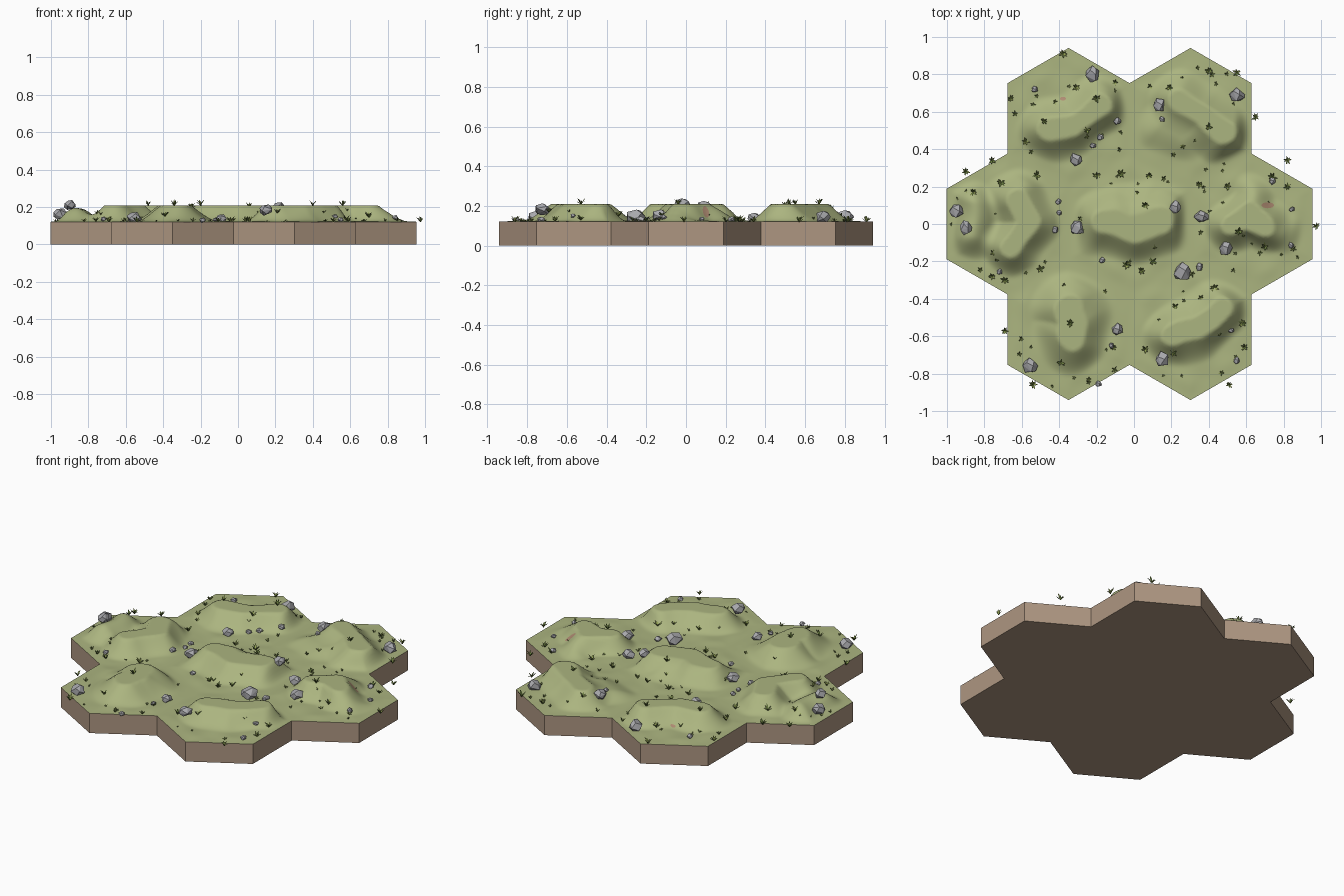
import bpy, bmesh, math, random
from mathutils import Vector

if "Cube" in bpy.data.objects:
    bpy.data.objects.remove(bpy.data.objects["Cube"])

random.seed(4)
R, CX, BASE, TOP = 0.3765, -0.024, 0.121, 0.088
AP = R * math.sqrt(3) / 2
CENTRES = [(CX, 0)] + [(CX + 2 * AP * math.cos(k * math.pi / 3),
                        2 * AP * math.sin(k * math.pi / 3)) for k in range(6)]


def material(name, rgb):
    m = bpy.data.materials.new(name)
    m.diffuse_color = (*rgb, 1)
    m.use_nodes = True
    m.node_tree.nodes["Principled BSDF"].inputs["Base Color"].default_value = m.diffuse_color
    return m


GREEN = material("moss_green", (0.41, 0.46, 0.215))
SOIL = material("soil_brown", (0.42, 0.305, 0.22))
STONE = material("stone_grey", (0.40, 0.40, 0.42))
BLADE = material("dark_grass", (0.13, 0.19, 0.045))
LIGHT = material("light_grass", (0.30, 0.37, 0.09))
CLAY = material("red_clay", (0.43, 0.26, 0.17))

# ridge lines: height, half width, path
RIDGES = [
    (0.11, 0.19, [(-0.17, 0.00), (-0.01, -0.03), (0.14, 0.00)]),
    (0.05, 0.14, [(-0.06, 0.09), (0.06, 0.12), (0.18, 0.07)]),
    (0.068, 0.14, [(-0.86, 0.10), (-0.86, -0.07)]),
    (0.115, 0.18, [(-0.62, 0.13), (-0.57, 0.01), (-0.64, -0.11)]),
    (0.115, 0.21, [(-0.35, -0.44), (-0.31, -0.53), (-0.34, -0.60)]),
    (0.115, 0.18, [(0.22, -0.60), (0.34, -0.55), (0.46, -0.45)]),
    (0.115, 0.16, [(0.53, -0.01), (0.61, 0.03), (0.69, 0.00)]),
    (0.05, 0.12, [(0.60, 0.03), (0.63, 0.15)]),
    (0.04, 0.12, [(0.69, 0.00), (0.80, -0.04)]),
    (0.115, 0.18, [(0.25, 0.65), (0.36, 0.60), (0.48, 0.49)]),
    (0.04, 0.14, [(0.14, 0.53), (0.27, 0.46)]),
    (0.115, 0.18, [(-0.45, 0.50), (-0.32, 0.54), (-0.19, 0.63)]),
]


def smooth(t):
    t = max(0.0, min(1.0, t))
    return t * t * (3 - 2 * t)


def segment_distance(p, a, b):
    a, b = Vector(a), Vector(b)
    d = b - a
    t = max(0, min(1, (p - a).dot(d) / d.length_squared))
    return (p - a - d * t).length


def ground(x, y):
    p = Vector((x, y))
    # low rim around every tile
    rim = max(AP - max(abs((x - cx) * math.cos(k * math.pi / 3) + (y - cy) * math.sin(k * math.pi / 3))
                       for k in range(3)) for cx, cy in CENTRES)
    wob = Vector((0.012 * math.sin(19 * y + 3 * x), 0.012 * math.sin(17 * x + 1)))
    flat = 1.0
    for h, w, path in RIDGES:
        d = min(segment_distance(p + wob, a, b) for a, b in zip(path, path[1:]))
        flat *= 1 - smooth(1 - d / w) * h / 0.14
    h = 0.14 * (1 - flat)
    bumps = 0.003 * (1 + math.sin(23 * x + 9 * y) * math.sin(21 * y - 7 * x))
    return BASE + min(TOP, h + bumps) * smooth(rim / 0.09)


def finish(bm, name, mats, angle=None):
    me = bpy.data.meshes.new(name)
    bm.to_mesh(me)
    bm.free()
    ob = bpy.data.objects.new(name, me)
    bpy.context.collection.objects.link(ob)
    for m in mats:
        me.materials.append(m)
    if angle:
        bpy.ops.object.select_all(action='DESELECT')
        ob.select_set(True)
        bpy.context.view_layer.objects.active = ob
        bpy.ops.object.shade_smooth_by_angle(angle=math.radians(angle))
    return ob


def corners(c):
    return [Vector((c[0] + R * math.sin(k * math.pi / 3), c[1] - R * math.cos(k * math.pi / 3)))
            for k in range(6)]


# rolling ground on triangular grids
N = 26
bm = bmesh.new()
for c in CENTRES:
    ring, o = corners(c), Vector(c)
    for k in range(6):
        u, v = (ring[k] - o) / N, (ring[(k + 1) % 6] - o) / N
        grid = {}
        for i in range(N + 1):
            for j in range(N + 1 - i):
                q = o + u * i + v * j
                grid[i, j] = bm.verts.new((q.x, q.y, ground(q.x, q.y)))
        for i in range(N):
            for j in range(N - i):
                bm.faces.new((grid[i, j], grid[i + 1, j], grid[i, j + 1]))
                if i + j < N - 1:
                    bm.faces.new((grid[i + 1, j], grid[i + 1, j + 1], grid[i, j + 1]))
bmesh.ops.remove_doubles(bm, verts=bm.verts, dist=0.0005)
finish(bm, "rolling_ground", [GREEN], 60)

# soil walls and underside
bm = bmesh.new()
for c in CENTRES:
    bm.faces.new([bm.verts.new((q.x, q.y, 0)) for q in reversed(corners(c))])
bmesh.ops.remove_doubles(bm, verts=bm.verts, dist=0.001)
edges = [e for e in bm.edges if e.is_boundary]
new = bmesh.ops.extrude_edge_only(bm, edges=edges)["geom"]
for v in new:
    if isinstance(v, bmesh.types.BMVert):
        v.co.z = BASE
bmesh.ops.recalc_face_normals(bm, faces=bm.faces)
if min(bm.faces, key=lambda f: f.calc_center_median().z).normal.z > 0:
    bmesh.ops.reverse_faces(bm, faces=bm.faces)
finish(bm, "soil_base", [SOIL])

# faceted rocks: x, y, radius
ROCKS = [(-.22, .80, .043), (-.53, .72, .018), (.55, .69, .040), (.135, .635, .036), (.15, .56, .015),
         (-.09, .55, .018), (-.31, .345, .032), (-.18, .465, .018), (-.22, .42, .016), (-.95, .07, .038),
         (-.90, -.02, .034), (-.405, .12, .015), (-.40, .06, .015), (-.42, -.03, .018), (-.30, -.02, .035),
         (.22, .09, .032), (.36, .04, .036), (.49, -.13, .036), (.26, -.255, .046), (.35, -.23, .020),
         (-.17, -.195, .016), (-.72, -.255, .016), (-.09, -.565, .031), (-.12, -.65, .015),
         (-.555, -.76, .040), (-.19, -.855, .017), (.15, -.72, .038), (.52, -.57, .014),
         (.55, -.73, .017), (.74, .23, .018), (.845, .08, .015), (.84, -.115, .017)]
LIFT = {(.15, -.72): 0.03, (-.90, -.02): 0.015, (-.95, .07): 0.015}
for n, (x, y, r) in enumerate(ROCKS):
    bm = bmesh.new()
    sx, sy = random.uniform(0.95, 1.15), random.uniform(0.95, 1.15)
    z = ground(x, y) + 0.5 * r + LIFT.get((x, y), 0)
    for i in range(13):
        t = 1 - 2 * (i + 0.5) / 13
        a = i * 2.4 + random.uniform(-0.35, 0.35)
        s = math.sqrt(1 - t * t) * r * random.uniform(0.9, 1.15)
        bm.verts.new((x + sx * s * math.cos(a), y + sy * s * math.sin(a), z + 0.85 * r * t))
    bmesh.ops.convex_hull(bm, input=bm.verts)
    bmesh.ops.recalc_face_normals(bm, faces=bm.faces)
    finish(bm, f"rock_{n + 1}", [STONE])

# grass tufts: placed ones, then scattered small ones
TUFTS = [(-.38, .91), (.40, .82), (.55, .81), (-.66, .67), (-.31, .73), (.65, .57), (-.48, .55),
         (-.76, .34), (-.90, .28), (-.52, .26), (-.20, .26), (-.07, .27), (.08, .26), (.82, .34),
         (.35, .21), (.50, .20), (.74, .25), (.82, .20), (.975, -.01), (.70, -.12), (.56, -.04),
         (-.50, -.24), (-.69, -.30), (-.76, -.28), (-.69, -.57), (-.34, -.53), (-.04, -.22), (.04, -.25),
         (.10, -.20), (.22, -.44), (.43, -.34), (.59, -.66), (.51, -.86), (-.54, -.86), (-.39, -.74),
         (-.11, -.66), (.06, -.67), (.21, -.69), (.58, -.53), (-.25, .50), (.06, .10), (-.20, .67),
         (-.58, .44), (.40, .52), (.19, .73), (-.86, .17), (-.71, .22)]
bm = bmesh.new()


def tuft(x, y, size, blades):
    z = ground(x, y) - 0.002
    for i in range(blades):
        a = 2 * math.pi * i / blades + random.uniform(-0.4, 0.4)
        d, side = Vector((math.cos(a), math.sin(a), 0)), Vector((-math.sin(a), math.cos(a), 0))
        reach, high = size * random.uniform(0.75, 1.1), size * random.uniform(0.6, 1.4)
        w, o = 0.19 * size, Vector((x, y, z))
        pts = [o + side * w * 0.6, o - side * w * 0.6,
               o + d * reach * 0.5 - side * w + Vector((0, 0, high * 0.65)),
               o + d * reach + Vector((0, 0, high)),
               o + d * reach * 0.5 + side * w + Vector((0, 0, high * 0.65))]
        f = bm.faces.new([bm.verts.new(p) for p in pts])
        f.material_index = 1 if random.random() < 0.4 else 0


for x, y in TUFTS:
    tuft(x, y, random.uniform(0.020, 0.026), 7)
for n in range(110):
    c = CENTRES[n % 7]
    a, r = random.uniform(0, 2 * math.pi), AP * math.sqrt(random.random())
    x, y = c[0] + r * math.cos(a), c[1] + r * math.sin(a)
    # keep the hilltops bare
    if ground(x, y) < BASE + 0.06:
        tuft(x, y, random.uniform(0.009, 0.019), 5)
finish(bm, "grass_tufts", [BLADE, LIGHT])

# bare clay patches laid on the ground
for name, x, y, rx, ry in [("clay_patch_right", .715, .10, .034, .016), ("clay_patch_left", -.38, .67, .016, .010)]:
    bm = bmesh.new()
    rings = [[Vector((x + rx * s * math.cos(k * math.pi / 8), y + ry * s * math.sin(k * math.pi / 8)))
              for k in range(16)] for s in (0.05, 0.5, 1)]
    rows = [[bm.verts.new((p.x, p.y, ground(p.x, p.y) + 0.003)) for p in ring] for ring in rings]
    bm.faces.new(rows[0])
    for a, b in zip(rows, rows[1:]):
        for k in range(16):
            bm.faces.new((a[k], b[k], b[(k + 1) % 16], a[(k + 1) % 16]))
    finish(bm, name, [CLAY], 60)
